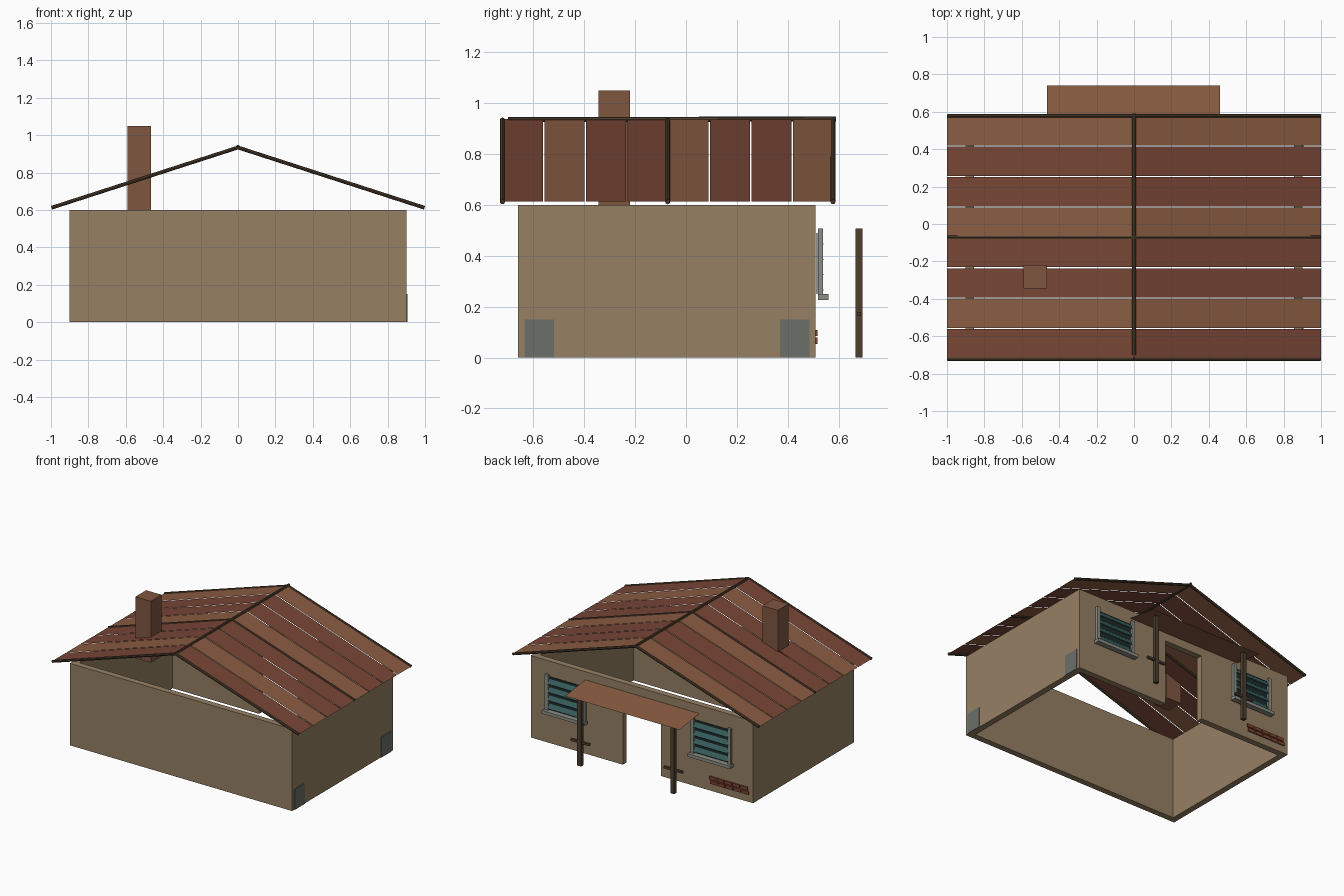
import bpy, math
from mathutils import Vector

if "Cube" in bpy.data.objects:
    bpy.data.objects.remove(bpy.data.objects["Cube"])


def mat(name, rgb):
    m = bpy.data.materials.new(name)
    m.diffuse_color = [((c / 255 + 0.055) / 1.055) ** 2.4 for c in rgb] + [1]
    m.use_nodes = True
    m.node_tree.nodes["Principled BSDF"].inputs["Base Color"].default_value = m.diffuse_color
    return m


PLASTER = mat("plaster", (150, 128, 100))
RED = mat("dark_plank", (120, 70, 54))
TAN = mat("light_plank", (138, 92, 66))
CHIM = mat("chimney_brick", (128, 86, 64))
WOOD = mat("dark_wood", (78, 62, 46))
STONE = mat("grey_stone", (108, 112, 104))
FRAME = mat("window_frame", (140, 142, 132))
GLASS = mat("louver_teal", (58, 98, 98))
DARK = mat("window_dark", (30, 42, 42))
BRICK = mat("brick", (125, 66, 48))


def mesh(name, verts, faces, m):
    me = bpy.data.meshes.new(name)
    me.from_pydata([tuple(v) for v in verts], [], faces)
    me.materials.append(m)
    ob = bpy.data.objects.new(name, me)
    bpy.context.collection.objects.link(ob)
    return ob


def prism(name, base, vec, m):
    """Extrude a planar outline along vec."""
    n, vec = len(base), Vector(vec)
    base = [Vector(p) for p in base]
    faces = [list(range(n))[::-1], list(range(n, 2 * n))]
    faces += [[i, (i + 1) % n, (i + 1) % n + n, i + n] for i in range(n)]
    ob = mesh(name, base + [p + vec for p in base], faces, m)
    import bmesh
    bm = bmesh.new()
    bm.from_mesh(ob.data)
    bmesh.ops.recalc_face_normals(bm, faces=bm.faces)
    bm.to_mesh(ob.data)
    bm.free()
    return ob


def box(name, x, y, z, m):
    return prism(name, [(x[0], y[0], z[0]), (x[1], y[0], z[0]), (x[1], y[1], z[0]), (x[0], y[1], z[0])],
                 (0, 0, z[1] - z[0]), m)


def rod(name, a, b, r, m):
    a, b = Vector(a), Vector(b)
    bpy.ops.mesh.primitive_cylinder_add(vertices=8, radius=r, depth=(b - a).length, location=(a + b) / 2)
    ob = bpy.context.object
    ob.rotation_euler = (b - a).to_track_quat('Z', 'Y').to_euler()
    ob.name = name
    ob.data.materials.append(m)


# Walls: U-shaped plan for front and sides, doorway profile for the back
X, Y0, Y1, T, H = 0.9, -0.66, 0.51, 0.045, 0.6
yi = Y1 - T
prism("front_and_side_walls",
      [(-X, yi, 0), (-X, Y0, 0), (X, Y0, 0), (X, yi, 0), (X - T, yi, 0),
       (X - T, Y0 + T, 0), (T - X, Y0 + T, 0), (T - X, yi, 0)], (0, 0, H), PLASTER)
D, DH = 0.155, 0.48
prism("back_wall", [(-X, yi, 0), (-D, yi, 0), (-D, yi, DH), (D, yi, DH), (D, yi, 0),
                    (X, yi, 0), (X, yi, H), (-X, yi, H)], (0, T, 0), PLASTER)

# Grey corner stones on the right wall
for y in (-0.635, 0.37):
    box("corner_stone", (X, X + 0.005), (y, y + 0.115), (0, 0.15), STONE)

# Roof planks, single sheets with narrow gaps
RY0, PITCH, EAVE, RIDGE = -0.722, 0.1627, 0.613, 0.938
for s in (-1, 1):
    for i in range(8):
        a, b = RY0 + i * PITCH + 0.003, RY0 + (i + 1) * PITCH - 0.003
        mesh("roof_plank", [(0, a, RIDGE), (s, a, EAVE), (s, b, EAVE), (0, b, RIDGE)],
             [(0, 1, 2, 3) if s < 0 else (3, 2, 1, 0)], TAN if i % 3 == 1 else RED)
    # Rafters at both ends and the middle
    for y in (RY0, -0.072, 0.578):
        rod("rafter", (0, y, RIDGE - 0.004), (s * 0.997, y, EAVE - 0.001), 0.01, WOOD)
rod("ridge_beam", (0, -0.7, RIDGE - 0.003), (0, 0.59, RIDGE), 0.01, WOOD)

# Chimney
box("chimney", (-0.59, -0.465), (-0.345, -0.22), (0.6, 1.05), CHIM)

# Porch canopy, posts and short cross bars
mesh("porch_canopy", [(-0.465, 0.51, 0.54), (0.46, 0.51, 0.54), (0.46, 0.74, 0.508), (-0.465, 0.74, 0.508)],
     [(3, 2, 1, 0)], TAN)
for x in (-0.375, 0.38):
    box("porch_post", (x - 0.015, x + 0.015), (0.666, 0.694), (0, 0.507), WOOD)
    box("post_cross_bar", (x - 0.075, x + 0.075), (0.672, 0.688), (0.163, 0.179), WOOD)

# Louvered windows
for cx in (-0.575, 0.605):
    box("window_back", (cx - 0.14, cx + 0.14), (0.514, 0.518), (0.25, 0.49), DARK)
    for s in (-1, 1):
        a = cx + s * 0.15
        box("window_jamb", (a - 0.013, a + 0.013), (0.52, 0.538), (0.25, 0.508), FRAME)
    box("window_sill", (cx - 0.172, cx + 0.172), (0.52, 0.56), (0.227, 0.25), FRAME)
    for i in range(4):
        z = 0.262 + i * 0.06
        prism("louver", [(cx - 0.14, 0.538, z), (cx - 0.14, 0.541, z + 0.003),
                         (cx - 0.14, 0.525, z + 0.035), (cx - 0.14, 0.522, z + 0.032)],
              (0.28, 0, 0), GLASS)

# Patch of exposed bricks by the back corner
for r in range(2):
    for i in range(5):
        x = -0.868 + i * 0.064 + r * 0.008
        box("exposed_brick", (x, x + 0.056), (0.51, 0.518), (0.054 + r * 0.03, 0.078 + r * 0.03), BRICK)
